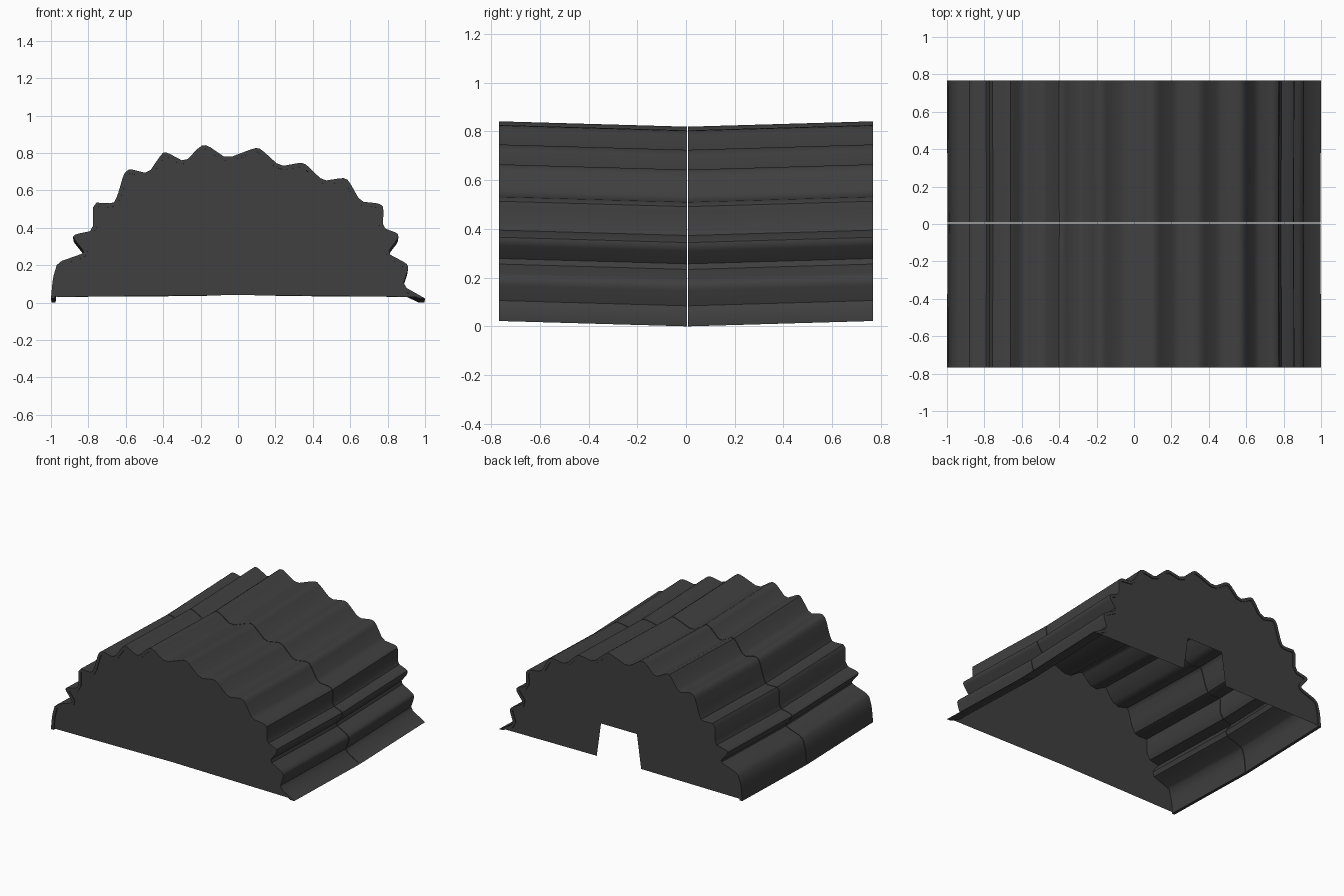
import bpy, bmesh, math
from mathutils import Vector

if "Cube" in bpy.data.objects:
    bpy.data.objects.remove(bpy.data.objects["Cube"])

HALF = 0.768      # half length of the shelter
SAG = 0.022       # sheets dip toward the middle joint
THICK = 0.022

dark = bpy.data.materials.new("dark_metal")
dark.diffuse_color = (0.05, 0.05, 0.05, 1)
dark.use_nodes = True
dark.node_tree.nodes["Principled BSDF"].inputs["Base Color"].default_value = dark.diffuse_color

# Corrugated arch profile, left foot to right foot
RAW = [(-1, .022), (-.99, .13), (-.965, .215), (-.83, .262), (-.825, .275), (-.885, .35),
       (-.87, .365), (-.775, .385), (-.775, .535), (-.665, .53), (-.645, .57), (-.61, .69),
       (-.58, .715), (-.48, .69), (-.405, .80), (-.38, .803), (-.285, .752), (-.20, .838),
       (-.165, .842), (-.06, .77), (.09, .827), (.12, .823), (.225, .728), (.335, .748),
       (.365, .738), (.455, .65), (.56, .667), (.59, .655), (.655, .54), (.755, .53),
       (.778, .51), (.775, .40), (.855, .37), (.858, .345), (.797, .265), (.90, .21),
       (.912, .185), (.88, .09), (1, .022)]


def soften(pts, k=0.17):
    """Cut every corner, keeping both ends."""
    out = [pts[0]]
    for a, b in zip(pts, pts[1:]):
        out += [a.lerp(b, k), a.lerp(b, 1 - k)]
    return out + [pts[-1]]


def inset(pts, t):
    """Offset the profile toward the inside of the arch."""
    out = []
    for i, p in enumerate(pts):
        d = (pts[min(i + 1, len(pts) - 1)] - pts[max(i - 1, 0)]).normalized()
        q = p + Vector((d.y, -d.x)) * t
        out.append(Vector((q.x, max(q.y, .022))))
    return out


def finish(name, bm):
    me = bpy.data.meshes.new(name)
    bm.to_mesh(me)
    bm.free()
    ob = bpy.data.objects.new(name, me)
    bpy.context.collection.objects.link(ob)
    me.materials.append(dark)
    return ob


PROFILE = soften([Vector(p) for p in RAW])


def sheet(name, y_out, y_mid):
    """One bent corrugated roof half, from its open end to the middle joint."""
    loop = PROFILE + inset(PROFILE, THICK)[::-1]
    n, m = len(loop), len(PROFILE)
    bm = bmesh.new()
    outer = [bm.verts.new((p.x, y_out, p.y)) for p in loop]
    inner = [bm.verts.new((p.x * .997, y_mid, p.y - SAG)) for p in loop]
    for i in range(n):
        j = (i + 1) % n
        bm.faces.new((outer[i], outer[j], inner[j], inner[i]))
    for ring in (outer, inner):
        for i in range(m - 1):
            bm.faces.new((ring[i], ring[i + 1], ring[n - 2 - i], ring[n - 1 - i]))
    bmesh.ops.recalc_face_normals(bm, faces=bm.faces)
    ob = finish(name, bm)
    bpy.ops.object.select_all(action='DESELECT')
    bpy.context.view_layer.objects.active = ob
    ob.select_set(True)
    bpy.ops.object.shade_smooth_by_angle(angle=math.radians(40))


def wall(name, y, base):
    """Flat end wall filling the arch, with a given bottom edge (right to left)."""
    bm = bmesh.new()
    arch = inset(PROFILE, THICK * .6)[1:-1]
    pts = [(p.x, p.y) for p in arch] + base
    f = bm.faces.new([bm.verts.new((x, y, z)) for x, z in pts])
    f.normal_update()
    if f.normal.y * y < 0:
        f.normal_flip()
    bmesh.ops.triangulate(bm, faces=[f])
    finish(name, bm)


# Roof halves meeting at a narrow joint
sheet("front_roof_sheet", -HALF, .004)
sheet("back_roof_sheet", HALF, .009)

# Closed front wall, back wall with a tapered doorway
wall("front_wall", -HALF + .006, [(.95, .03), (0, .04), (-.97, .03)])
wall("back_wall", HALF - .006, [(.95, .03), (.20, .035), (.165, .285), (-.13, .285),
                                (-.165, .035), (-.97, .03)])
